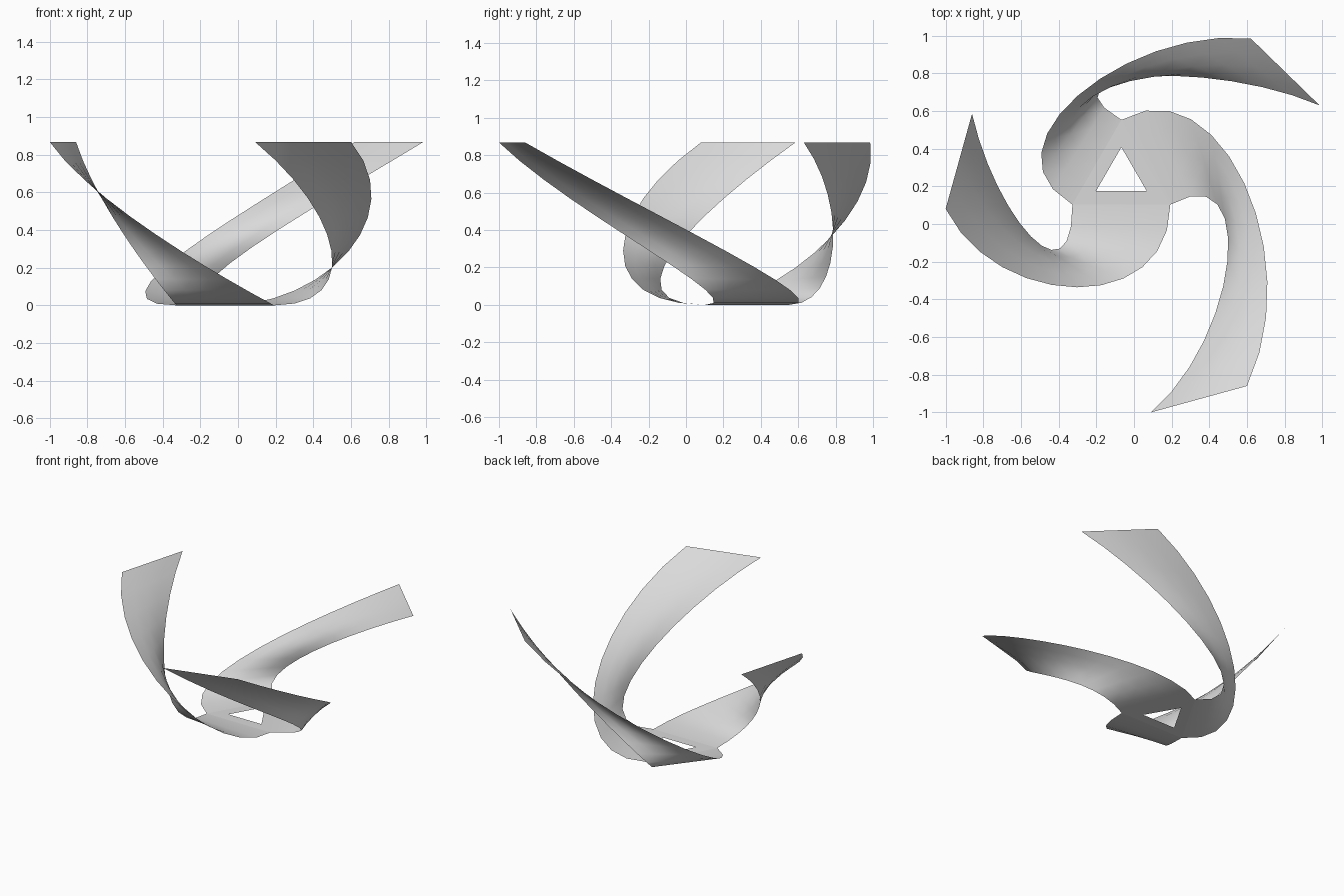
import bpy
from math import sin, cos, radians
from mathutils import Vector

cube = bpy.data.objects.get("Cube")
if cube:
    bpy.data.objects.remove(cube)

grey = bpy.data.materials.new("light grey")
grey.use_nodes = True
grey.diffuse_color = (0.7, 0.7, 0.7, 1)
grey.node_tree.nodes["Principled BSDF"].inputs["Base Color"].default_value = (0.7, 0.7, 0.7, 1)

HUB = Vector((-0.067, 0.253, 0))
STEPS, ACROSS = 12, 4


def polar(centre, radius, degrees, z=0):
    a = radians(degrees)
    return centre + Vector((radius * cos(a), radius * sin(a), z))


def make(name, verts, faces):
    mesh = bpy.data.meshes.new(name)
    mesh.from_pydata(verts, [], faces)
    mesh.materials.append(grey)
    obj = bpy.data.objects.new(name, mesh)
    bpy.context.collection.objects.link(obj)
    mesh.polygons.foreach_set("use_smooth", [True] * len(faces))
    return obj


def bezier(p0, p1, p2, p3, t):
    s = 1 - t
    return p0 * s**3 + p1 * 3 * s * s * t + p2 * 3 * s * t * t + p3 * t**3


def blade(name, angle, outer_pull, inner_pull, outer_tip, inner_tip):
    # ruled strip between two edge curves, leaving the hub squarely
    out = polar(Vector(), 1, angle)
    a0, b0 = polar(HUB, 0.3, angle + 60), polar(HUB, 0.3, angle - 60)
    outer = (a0, a0 + out * 0.6, Vector(outer_pull), Vector(outer_tip))
    inner = (b0, b0 + out * 0.55, Vector(inner_pull), Vector(inner_tip))
    verts, faces = [], []
    for i in range(STEPS + 1):
        a, b = bezier(*outer, i / STEPS), bezier(*inner, i / STEPS)
        verts += [b.lerp(a, j / ACROSS) for j in range(ACROSS + 1)]
    w = ACROSS + 1
    for i in range(STEPS):
        for j in range(ACROSS):
            k = i * w + j
            faces.append((k, k + w, k + w + 1, k + 1))
    make(name, verts, faces)


# flat triangular hub with a triangular opening
corners = [polar(HUB, r, a) for r in (0.3, 0.155) for a in (90, 210, 330)]
make("hub", corners, [(i, (i + 1) % 3, (i + 1) % 3 + 3, i + 3) for i in range(3)])

# three rising twisted blades
blade("front_left_blade", 30, (0.93, -0.17, 0.47), (0.56, -0.6, 0.48),
      (0.6, -0.86, 0.868), (0.09, -1, 0.868))
blade("back_blade", 150, (-0.05, 1.05, 0.44), (0.43, 0.87, 0.53),
      (0.62, 0.985, 0.868), (0.985, 0.63, 0.868))
blade("front_right_blade", 270, (-0.73, -0.46, 0.48), (-0.736, 0.04, 0.48),
      (-1, 0.08, 0.868), (-0.86, 0.585, 0.868))
